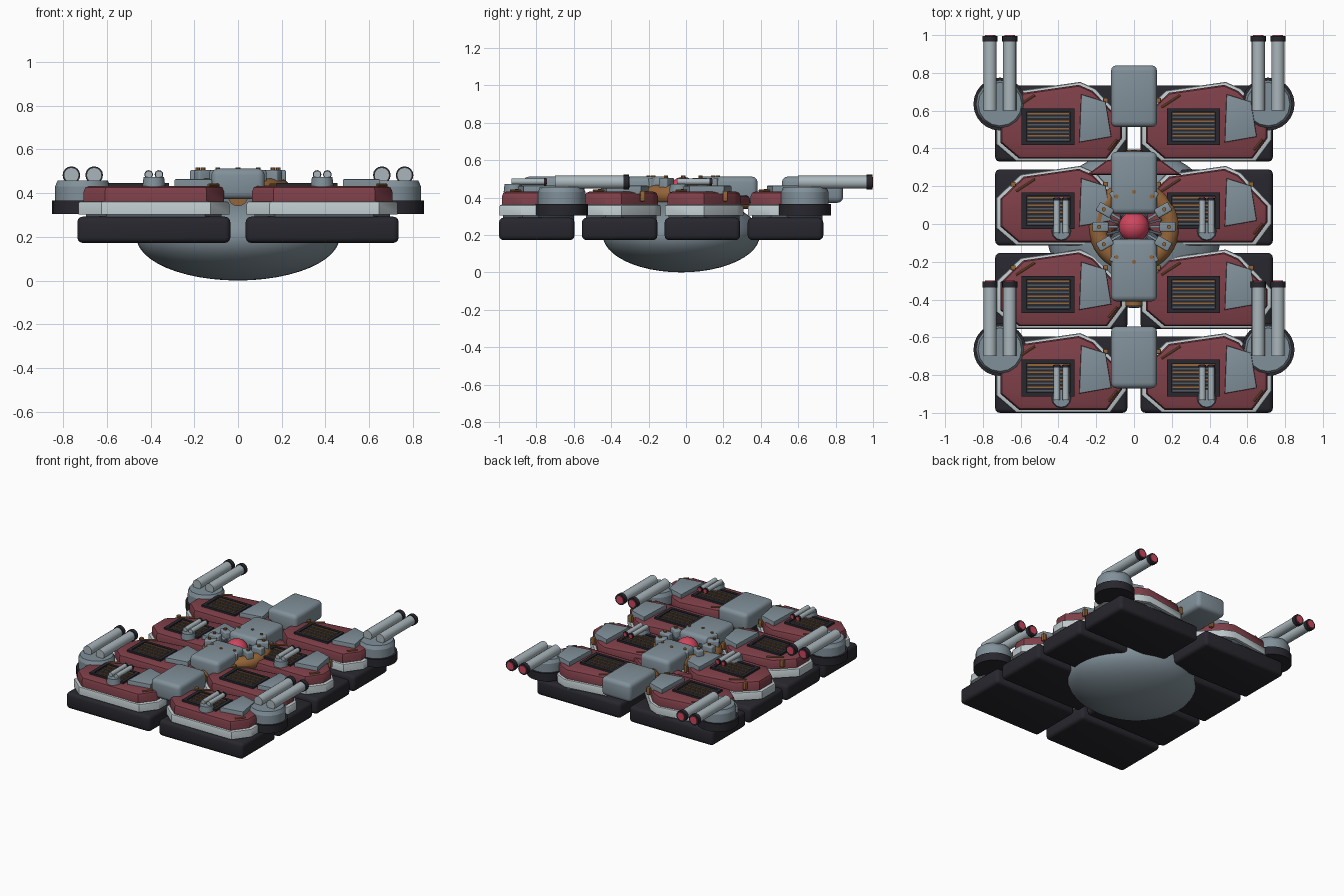
import bpy, bmesh
from math import pi, sin, cos
from mathutils import Matrix, Vector

if "Cube" in bpy.data.objects:
    bpy.data.objects.remove(bpy.data.objects["Cube"], do_unlink=True)


def material(name, rgb):
    m = bpy.data.materials.new(name)
    m.use_nodes = True
    m.diffuse_color = (*rgb, 1)
    m.node_tree.nodes["Principled BSDF"].inputs["Base Color"].default_value = (*rgb, 1)
    return m


RED = material("hull red", (0.21, 0.05, 0.065))
PALE = material("pale trim", (0.52, 0.59, 0.61))
STEEL = material("blue grey steel", (0.22, 0.28, 0.32))
BARREL = material("barrel grey", (0.4, 0.47, 0.5))
BLACK = material("black rubber", (0.02, 0.02, 0.027))
COPPER = material("copper", (0.3, 0.13, 0.04))
GLOW = material("glowing pink", (0.62, 0.06, 0.11))
SLATE = material("dark slate", (0.08, 0.1, 0.125))
built = []


def finish(bm, name, mat):
    bmesh.ops.recalc_face_normals(bm, faces=bm.faces)
    me = bpy.data.meshes.new(name)
    bm.to_mesh(me)
    bm.free()
    me.materials.append(mat)
    ob = bpy.data.objects.new(name, me)
    bpy.context.scene.collection.objects.link(ob)
    built.append(ob)
    return ob


def box(name, mat, lo, hi, bevel=0.0, turn=0.0):
    """Box between two corners, with rounded edges, turned about the z axis."""
    lo, hi = Vector(lo), Vector(hi)
    bm = bmesh.new()
    bmesh.ops.create_cube(bm, size=1)
    bmesh.ops.scale(bm, vec=hi - lo, verts=bm.verts)
    if bevel:
        bmesh.ops.bevel(bm, geom=bm.edges[:], offset=bevel, segments=3, profile=0.5, affect='EDGES')
    bmesh.ops.translate(bm, vec=(lo + hi) / 2, verts=bm.verts)
    bmesh.ops.rotate(bm, matrix=Matrix.Rotation(turn, 3, 'Z'), verts=bm.verts)
    return finish(bm, name, mat)


def prism(name, mat, outline, z0, z1, at=(0, 0), bevel=0.0, scale=1.0):
    """Extruded outline with a bevelled top rim."""
    bm = bmesh.new()
    vs = [bm.verts.new((at[0] + x * scale, at[1] + y * scale, z0)) for x, y in outline]
    base = bm.faces.new(vs)
    ext = bmesh.ops.extrude_face_region(bm, geom=[base], use_keep_orig=True)
    top = [g for g in ext["geom"] if isinstance(g, bmesh.types.BMVert)]
    bmesh.ops.translate(bm, vec=(0, 0, z1 - z0), verts=top)
    if bevel:
        rim = [e for e in bm.edges if all(v in top for v in e.verts)]
        bmesh.ops.bevel(bm, geom=rim, offset=bevel, segments=2, profile=0.5, affect='EDGES')
    return finish(bm, name, mat)


def rod(name, mat, a, b, r, r2=None, sides=16):
    """Cylinder or cone between two points."""
    a, b = Vector(a), Vector(b)
    bm = bmesh.new()
    bmesh.ops.create_cone(bm, cap_ends=True, segments=sides, radius1=r,
                          radius2=r if r2 is None else r2, depth=(b - a).length)
    rot = (b - a).to_track_quat('Z', 'Y').to_matrix()
    bmesh.ops.rotate(bm, matrix=rot, verts=bm.verts)
    bmesh.ops.translate(bm, vec=(a + b) / 2, verts=bm.verts)
    return finish(bm, name, mat)


def ball(name, mat, centre, size):
    bm = bmesh.new()
    bmesh.ops.create_uvsphere(bm, u_segments=48, v_segments=24, radius=1)
    bmesh.ops.scale(bm, vec=size, verts=bm.verts)
    bmesh.ops.translate(bm, vec=centre, verts=bm.verts)
    return finish(bm, name, mat)


def gun_pair(name, x, y0, y1, z, gap, r):
    """Two parallel barrels with dark muzzles and glowing tips."""
    for side in (-1, 1):
        bx = x + side * gap
        rod(name + "_barrel", BARREL, (bx, y0, z), (bx, y1 - r, z), r)
        rod(name + "_muzzle", BLACK, (bx, y1 - r, z), (bx, y1 - 0.004, z), r * 1.15)
        rod(name + "_tip", GLOW, (bx, y1 - r, z), (bx, y1, z), r * 0.8)


HULL = [(-0.345, 0.05), (-0.215, 0.175), (0.1, 0.22), (0.18, 0.185), (0.345, 0.01),
        (0.345, -0.085), (0.26, -0.2), (-0.24, -0.2), (-0.345, -0.11)]
PANEL = [(0.105, 0.155), (0.235, 0.115), (0.265, -0.07), (0.095, -0.1)]


def module(cx, cy, armed):
    """One hull section: track block, trim, red armour, grille and fittings."""
    box("track_block", BLACK, (cx - 0.35, cy - 0.202, 0.172), (cx + 0.35, cy + 0.202, 0.292), 0.025)
    prism("under_hull", SLATE, HULL, 0.27, 0.31, (cx, cy), scale=0.9)
    prism("pale_trim", PALE, HULL, 0.303, 0.362, (cx, cy), 0.012)
    prism("red_armour", RED, HULL, 0.355, 0.432, (cx, cy), 0.025, 0.93)
    prism("side_panel", STEEL, PANEL, 0.42, 0.464, (cx, cy), 0.006)
    # Grille with alternating slats
    x0, x1, y0, y1 = cx - 0.21, cx + 0.07, cy - 0.115, cy + 0.08
    box("grille_bed", BLACK, (x0, y0, 0.42), (x1, y1, 0.436))
    for lo, hi in (((x0, y0), (x1, y0 + 0.02)), ((x0, y1 - 0.02), (x1, y1)),
                   ((x0, y0), (x0 + 0.025, y1)), ((x1 - 0.025, y0), (x1, y1))):
        box("grille_frame", BLACK, (*lo, 0.43), (*hi, 0.446))
    for i in range(8):
        y = y0 + 0.03 + i * 0.0195
        box("grille_slat", COPPER if i % 2 else SLATE, (x0 + 0.03, y - 0.004, 0.43),
            (x1 - 0.03, y + 0.004, 0.442))
    # Copper pipes and studs
    z = 0.437
    rod("long_pipe", COPPER, (cx - 0.24, cy + 0.085, z), (cx - 0.14, cy + 0.15, z), 0.006, sides=8)
    rod("short_pipe", COPPER, (cx + 0.25, cy - 0.14, z), (cx + 0.295, cy - 0.085, z), 0.006, sides=8)
    for sx in (-0.255, 0.235):
        box("copper_stud", COPPER, (cx + sx - 0.013, cy + 0.11, 0.38), (cx + sx + 0.013, cy + 0.136, 0.435), 0.004)
    # Light twin gun
    if armed:
        gy = cy - 0.125
        rod("light_gun_foot", BLACK, (cx, gy, 0.4), (cx, gy, 0.432), 0.035, 0.05)
        rod("light_gun_base", STEEL, (cx, gy, 0.43), (cx, gy, 0.473), 0.052, 0.047, 12)
        gun_pair("light_gun", cx, gy - 0.01, cy + 0.055, 0.485, 0.0235, 0.017)


for row, cy in enumerate((-0.798, -0.355, 0.0875, 0.532)):
    for cx in (-0.385, 0.385):
        module(cx, cy, row % 2 == 0)

# Heavy twin guns at the four corners
for x in (-0.71, 0.71):
    for y in (-0.665, 0.635):
        rod("turret_foot", BLACK, (x, y, 0.305), (x, y, 0.365), 0.14, sides=24)
        rod("turret_body", STEEL, (x, y, 0.365), (x, y, 0.43), 0.127, sides=16)
        rod("turret_top", STEEL, (x, y, 0.43), (x, y, 0.457), 0.127, 0.115, 16)
        gun_pair("heavy_gun", x, y - 0.035, y + 0.365, 0.482, 0.052, 0.035)

# Belly dome and central body
ball("belly_dome", STEEL, (0, -0.025, 0.2), (0.465, 0.42, 0.2))
HALF = [(0, -0.33), (0.14, -0.33), (0.25, -0.2), (0.25, 0.26), (0.14, 0.34)]
CORE = HALF + [(-x, y) for x, y in reversed(HALF) if x]
prism("central_armour", RED, [(x, y) for x, y in CORE if y > 0], 0.36, 0.412, bevel=0.02)
rod("spine_pipe", COPPER, (0, -0.435, 0.385), (0, 0.388, 0.385), 0.045)

# Rounded housings along the centre line
for y0, y1 in ((-0.87, -0.542), (-0.41, -0.08), (0.053, 0.383), (0.513, 0.84)):
    box("centre_housing", STEEL, (-0.122, y0, 0.372), (0.122, y1, 0.512), 0.03)

# Reactor ring with clamps, fins and glowing core
CY = -0.015
bpy.ops.mesh.primitive_torus_add(major_radius=0.19, minor_radius=0.052, major_segments=36,
                                 minor_segments=12, location=(0, CY, 0.415))
ring = bpy.context.object
ring.name = "reactor_ring"
ring.data.materials.append(COPPER)
built.append(ring)
rod("reactor_floor", SLATE, (0, CY, 0.34), (0, CY, 0.405), 0.19, sides=32)
ball("reactor_core", GLOW, (0, CY, 0.43), (0.08, 0.08, 0.08))
for i in range(24):
    a = i * pi / 12
    if i % 2 == 0:
        clamp = box("ring_clamp", STEEL, (0.135, -0.026, 0.42), (0.22, 0.026, 0.505), 0.008, a)
        clamp.location.y = CY
        x, y = 0.185 * cos(a), CY + 0.185 * sin(a)
        rod("clamp_stud", COPPER, (x, y, 0.49), (x, y, 0.517), 0.011, sides=10)
    fin = box("core_fin", SLATE if i % 2 else STEEL, (0.085, -0.007, 0.4), (0.15, 0.007, 0.46), 0, a)
    fin.location.y = CY

# Smooth shading with sharp edges kept
bpy.ops.object.select_all(action='DESELECT')
for ob in built:
    ob.select_set(True)
bpy.context.view_layer.objects.active = built[0]
bpy.ops.object.shade_smooth_by_angle(angle=0.6)
